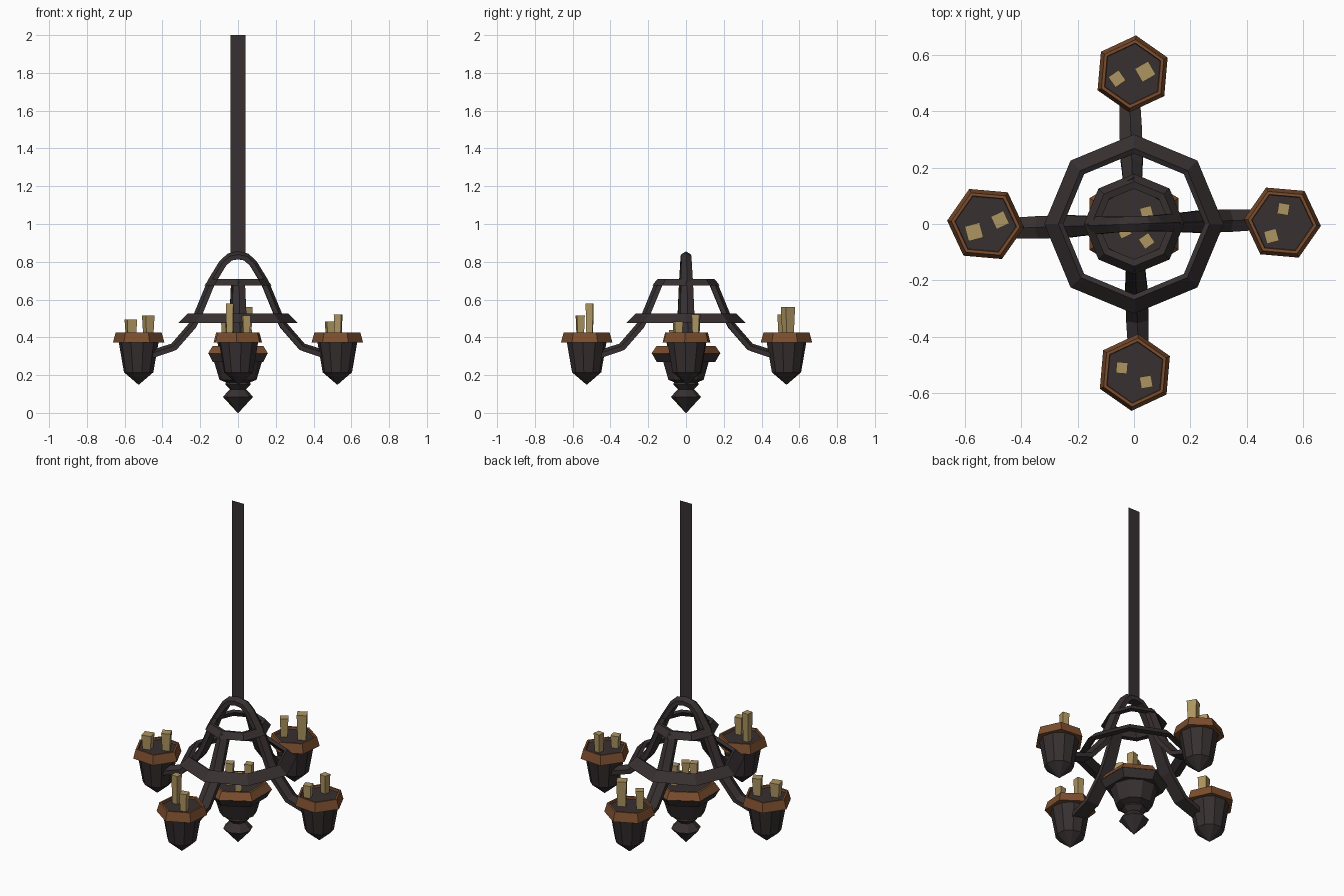
import bpy, math
from mathutils import Vector, Matrix

if "Cube" in bpy.data.objects:
    bpy.data.objects.remove(bpy.data.objects["Cube"])


def material(name, rgb):
    m = bpy.data.materials.new(name)
    m.diffuse_color = (*rgb, 1)
    m.use_nodes = True
    m.node_tree.nodes["Principled BSDF"].inputs["Base Color"].default_value = m.diffuse_color
    return m


IRON = material("dark_iron", (0.038, 0.029, 0.030))
COPPER = material("copper_trim", (0.20, 0.075, 0.027))
WAX = material("tan_wax", (0.42, 0.30, 0.12))


def make(name, verts, faces, mat):
    me = bpy.data.meshes.new(name)
    me.from_pydata([tuple(v) for v in verts], [], faces)
    me.materials.append(mat)
    ob = bpy.data.objects.new(name, me)
    bpy.context.collection.objects.link(ob)
    return ob


def lathe(name, profile, sides, mat, rot=0.0, at=(0, 0), loop=False):
    """Spin (radius, z) points, listed bottom to top on the outside."""
    verts, faces, n = [], [], len(profile)
    for r, z in profile:
        for i in range(sides):
            a = math.radians(rot) + 2 * math.pi * i / sides
            verts.append((at[0] + r * math.cos(a), at[1] + r * math.sin(a), z))
    for k in range(n if loop else n - 1):
        b, t = k * sides, ((k + 1) % n) * sides
        for i in range(sides):
            j = (i + 1) % sides
            faces.append((b + i, b + j, t + j, t + i))
    if not loop:
        faces.append(tuple(range(sides - 1, -1, -1)))
        faces.append(tuple((n - 1) * sides + i for i in range(sides)))
    return make(name, verts, faces, mat)


def arm(name, path, angle):
    """Sweep a ridged bar along (distance, z, half width) points."""
    verts, faces, t, n = [], [], 0.021, 5
    for k, (x, z, w) in enumerate(path):
        p, q = path[max(k - 1, 0)], path[min(k + 1, len(path) - 1)]
        d = Vector((q[0] - p[0], 0, q[1] - p[1])).normalized()
        if x == 0:
            d = Vector((1, 0, 0))
        up = Vector((-d.z, 0, d.x))
        for y, h in ((-w, -t), (w, -t), (w, 0.2 * t), (0, t), (-w, 0.2 * t)):
            verts.append(Vector((x, y, z)) + up * h)
    for k in range(len(path) - 1):
        for i in range(n):
            j = (i + 1) % n
            faces.append((k * n + i, k * n + n + i, k * n + n + j, k * n + j))
    faces.append(tuple(range(n)))
    faces.append(tuple(range(len(verts) - 1, len(verts) - 1 - n, -1)))
    m = Matrix.Rotation(math.radians(angle), 3, 'Z')
    return make(name, [m @ v for v in verts], faces, IRON)


def candle(name, x, y, base, top, size, turn):
    h = size / math.sqrt(2)
    lathe(name, [(h * 0.8, base), (h, top)], 4, WAX, turn, (x, y))


# flat hanging strap
make("hanging_strap", [(-.04, 0, .83), (.04, 0, .83), (.04, 0, 2), (-.04, 0, 2)],
     [(0, 1, 2, 3)], IRON)

# arms: the left and right ones meet in an arch at the top
low = [(.143, .69, .032), (.213, .52, .037), (.24, .465, .04),
       (.34, .35, .04), (.46, .31, .036)]
arch = [(0, .834, .027), (.045, .825, .027), (.082, .79, .028)] + low
for label, path, angle in (("right", arch, 2), ("left", arch, 182),
                           ("back", low, 92), ("front", low, 272)):
    arm(label + "_arm", path, angle)

# sloped octagonal hoops
lathe("lower_hoop", [(.318, .475), (.268, .525), (.25, .515), (.28, .475)],
      8, IRON, loop=True)
lathe("upper_hoop", [(.178, .675), (.15, .71), (.125, .705), (.145, .675)],
      8, IRON, loop=True)

# four candle cups
cups = {
    "left": (-.526, 0, -5, [(-.567, -.028, .495, .055, 60), (-.475, .014, .515, .05, 70)]),
    "right": (.526, .005, -5, [(.487, -.043, .485, .045, 60), (.53, .053, .52, .04, 35)]),
    "back": (-.005, .532, 25, [(-.06, .515, .52, .045, 80), (.04, .54, .56, .055, 75)]),
    "front": (.003, -.526, 25, [(-.043, -.51, .58, .04, 40), (.043, -.56, .515, .042, 55)]),
}
for label, (x, y, rot, sticks) in cups.items():
    lathe(label + "_cup", [(.002, .15), (.078, .215), (.105, .37), (.109, .412)],
          10, IRON, rot, (x, y))
    lathe(label + "_cup_floor", [(.113, .40), (.113, .413)], 6, IRON, rot, (x, y))
    lathe(label + "_cup_rim", [(.137, .372), (.122, .425), (.110, .425), (.100, .372)],
          6, COPPER, rot, (x, y), loop=True)
    for i, (cx, cy, top, size, turn) in enumerate(sticks):
        candle(f"{label}_candle_{i + 1}", cx, cy, .40, top, size, turn)

# central bowl with its hexagonal flange and copper lip
lathe("center_bowl", [(.06, .16), (.098, .175), (.128, .275), (.135, .34)], 10, IRON)
lathe("bowl_flange", [(.155, .27), (.182, .317), (.14, .342)], 6, IRON, 30)
lathe("bowl_lip", [(.183, .315), (.155, .355), (.14, .355), (.13, .315)],
      6, COPPER, 30, loop=True)
lathe("bottom_knob", [(.002, .0), (.08, .085), (.043, .125), (.068, .15), (.06, .17)],
      8, IRON)
for i, (x, y, top) in enumerate([(.045, .04, .46), (-.035, -.025, .47), (.045, -.06, .44)]):
    candle(f"center_candle_{i + 1}", x, y, .33, top, .042, 60 + 10 * i)
